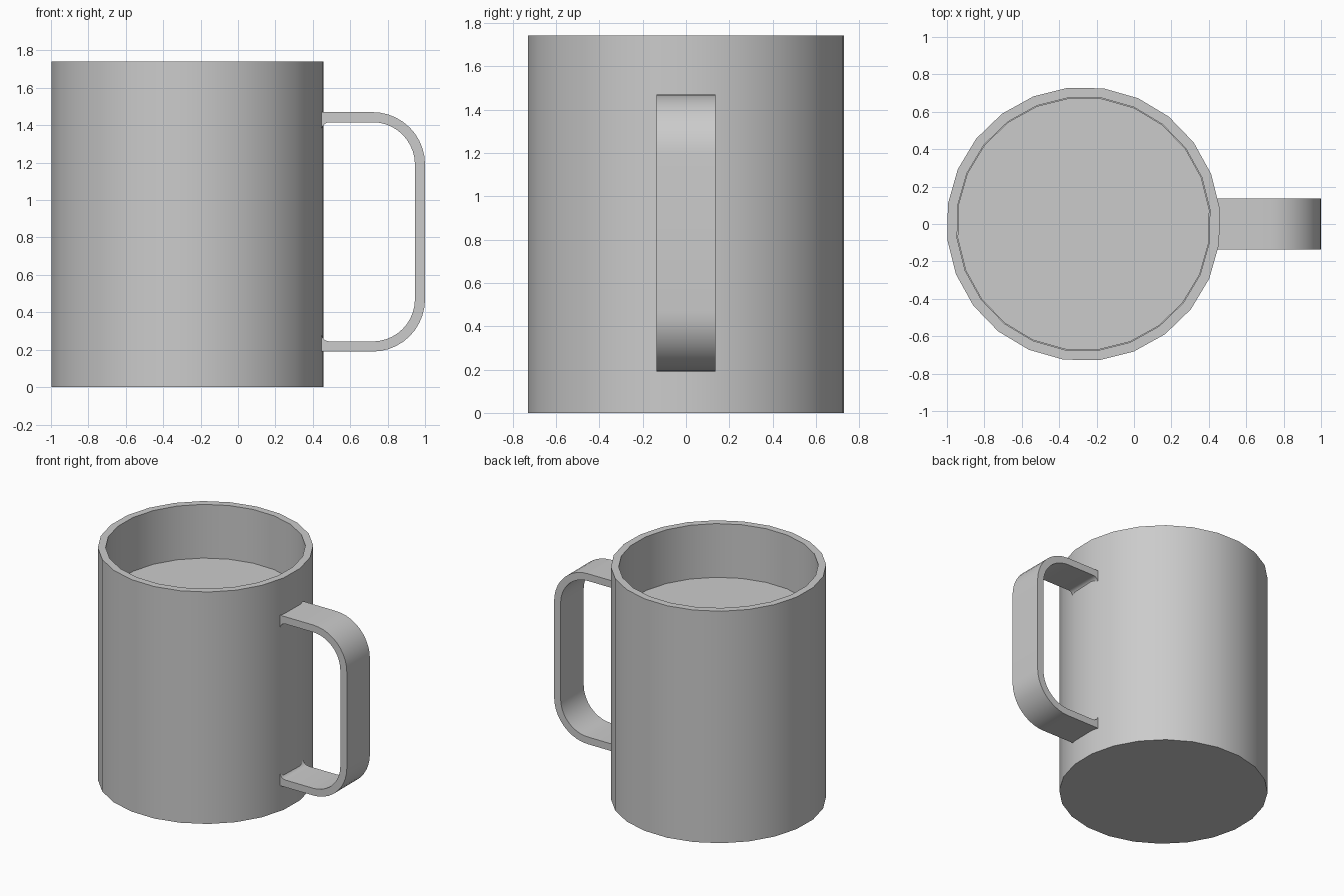
import bpy, bmesh, math

cube = bpy.data.objects.get("Cube")
if cube:
    bpy.data.objects.remove(cube, do_unlink=True)

GREY = (0.60, 0.60, 0.60, 1.0)
grey = bpy.data.materials.new("plain grey")
grey.use_nodes = True
grey.diffuse_color = GREY
grey.node_tree.nodes["Principled BSDF"].inputs["Base Color"].default_value = GREY

CX, SIDES = -0.27, 24
TURN = math.radians(6.5)


def finish(name, bm):
    bmesh.ops.recalc_face_normals(bm, faces=bm.faces)
    mesh = bpy.data.meshes.new(name)
    bm.to_mesh(mesh)
    bm.free()
    mesh.materials.append(grey)
    ob = bpy.data.objects.new(name, mesh)
    bpy.context.collection.objects.link(ob)
    bpy.ops.object.select_all(action='DESELECT')
    ob.select_set(True)
    bpy.context.view_layer.objects.active = ob
    bpy.ops.object.shade_smooth_by_angle(angle=math.radians(35))
    return ob


def lathe(name, profile):
    """Turn (radius, z) rings into a capped solid."""
    bm = bmesh.new()
    rings = []
    for r, z in profile:
        angles = [TURN + 2 * math.pi * i / SIDES for i in range(SIDES)]
        rings.append([bm.verts.new((CX + r * math.cos(a), r * math.sin(a), z))
                      for a in angles])
    for a, b in zip(rings, rings[1:]):
        for i in range(SIDES):
            j = (i + 1) % SIDES
            bm.faces.new((a[i], a[j], b[j], b[i]))
    bm.faces.new(rings[0])
    bm.faces.new(rings[-1])
    return finish(name, bm)


# Hollow cup and the drink filling it
lathe("cup", [(0.733, 0), (0.733, 1.742), (0.68, 1.742), (0.68, 0.06)])
lathe("drink", [(0.677, 0.07), (0.677, 1.34)])


# Handle: upper half of the strap outline, mirrored to the lower half
def arc(cx, cz, r, start, end, steps):
    return [(cx + r * math.cos(math.radians(start + (end - start) * i / steps)),
             cz + r * math.sin(math.radians(start + (end - start) * i / steps)))
            for i in range(steps + 1)]


MID = 0.83
outer = [(0.44, 1.47)] + arc(0.72, 1.19, 0.28, 90, 0, 10)
inner = arc(0.72, 1.19, 0.226, 0, 90, 10) + arc(0.49, 1.371, 0.045, 90, 165, 4) + [(0.44, 1.383)]


def flip(points):
    return [(x, 2 * MID - z) for x, z in reversed(points)]


outline = outer + flip(outer) + flip(inner) + inner[::-1]
# Order runs along the outside, then back along the inside
outline = outer + flip(outer) + [(x, 2 * MID - z) for x, z in inner[::-1]] + inner

bm = bmesh.new()
face = bm.faces.new([bm.verts.new((x, -0.137, z)) for x, z in outline])
ext = bmesh.ops.extrude_face_region(bm, geom=[face], use_keep_orig=True)
for v in ext["geom"]:
    if isinstance(v, bmesh.types.BMVert):
        v.co.y = 0.137
finish("handle", bm)
